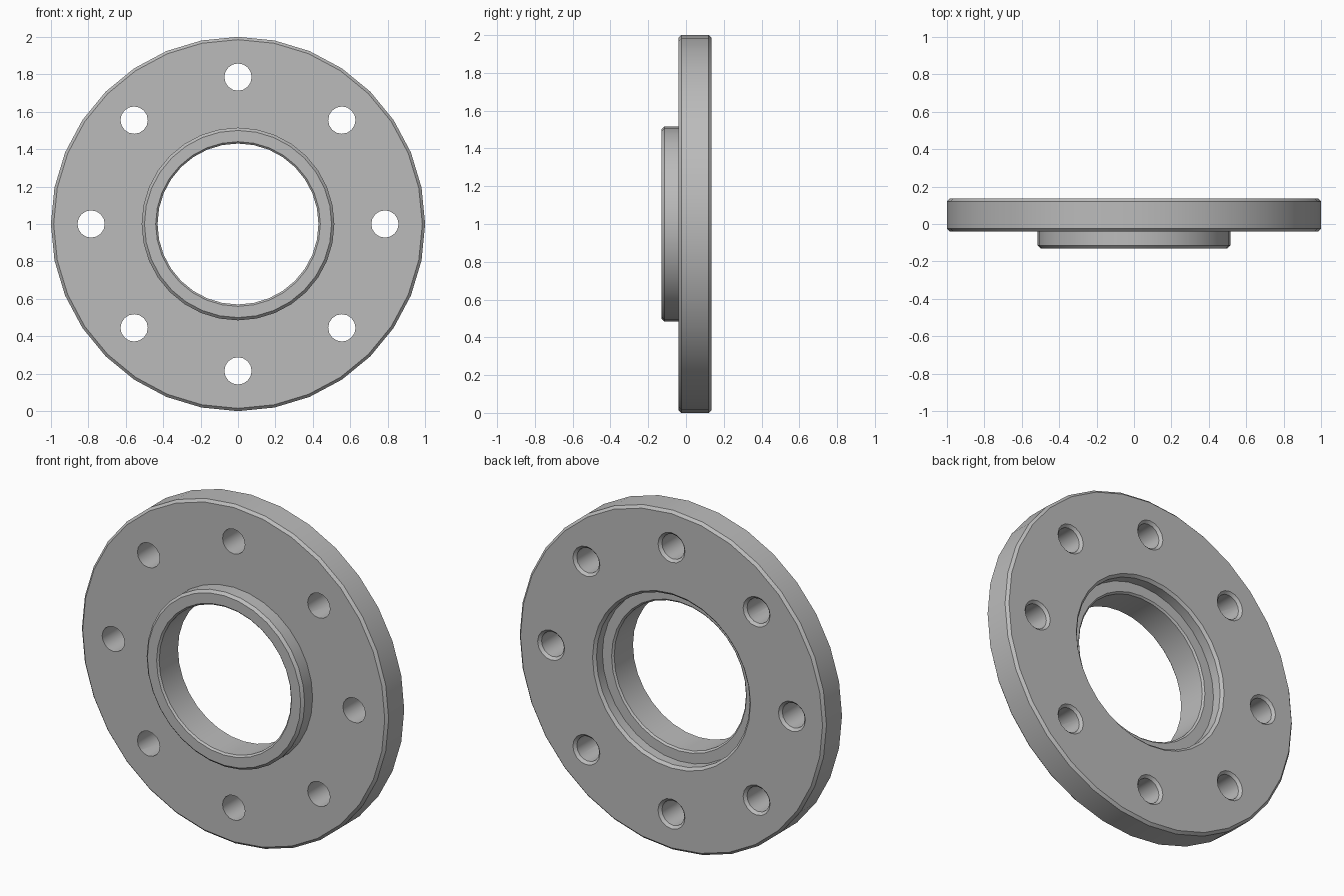
import bpy, bmesh, math
from mathutils import Matrix, Vector

cube = bpy.data.objects.get("Cube")
if cube:
    bpy.data.objects.remove(cube, do_unlink=True)

# Single metal colour
steel = bpy.data.materials.new("grey_steel")
steel.use_nodes = True
steel.diffuse_color = (0.5, 0.5, 0.5, 1)
steel.node_tree.nodes["Principled BSDF"].inputs["Base Color"].default_value = (0.5, 0.5, 0.5, 1)


def lathe(name, profile, sides, closed, location):
    """Spin (radius, y) points around the y axis."""
    bm = bmesh.new()
    rings = []
    for i in range(sides):
        turn = Matrix.Rotation(2 * math.pi * i / sides, 3, 'Y')
        rings.append([bm.verts.new(turn @ Vector((0, y, r))) for r, y in profile])
    count = len(profile)
    for i in range(sides):
        a, b = rings[i], rings[(i + 1) % sides]
        for j in range(count if closed else count - 1):
            k = (j + 1) % count
            bm.faces.new((a[j], a[k], b[k], b[j]))
    if not closed:
        bm.faces.new([ring[0] for ring in rings])
        bm.faces.new([ring[-1] for ring in rings])
    bmesh.ops.recalc_face_normals(bm, faces=bm.faces)
    mesh = bpy.data.meshes.new(name)
    bm.to_mesh(mesh)
    bm.free()
    mesh.materials.append(steel)
    obj = bpy.data.objects.new(name, mesh)
    obj.location = location
    bpy.context.collection.objects.link(obj)
    return obj


# Flange section: disc, raised front hub, bore and stepped back recess
FRONT, FACE, BACK, C = -0.13, -0.04, 0.135, 0.015
RECESS = BACK - 0.07
section = [
    (0.43, FRONT + 0.01), (0.44, FRONT),
    (0.515 - C, FRONT), (0.515, FRONT + C), (0.515, FACE),
    (1 - C, FACE), (1, FACE + C), (1, BACK - C), (1 - C, BACK),
    (0.5 + C, BACK), (0.5, BACK - C), (0.5, RECESS),
    (0.44, RECESS), (0.43, RECESS - 0.01),
]
flange = lathe("bolt_flange", section, 32, True, (0, 0, 1))

# Eight bolt holes, countersunk at the back
HOLE, PITCH = 0.073, 0.785
drill = [(HOLE, -0.3), (HOLE, BACK - C), (HOLE + C, BACK), (HOLE + C, 0.3)]
cutters = []
for i in range(8):
    a = math.pi * i / 4
    spot = (PITCH * math.sin(a), 0, 1 + PITCH * math.cos(a))
    cutter = lathe("hole_cutter", drill, 16, False, spot)
    cutter.hide_render = True
    cutters.append(cutter)
    cut = flange.modifiers.new("bolt_hole", 'BOOLEAN')
    cut.operation = 'DIFFERENCE'
    cut.solver = 'EXACT'
    cut.object = cutter

# Bake the holes, then drop the cutters
bpy.context.view_layer.update()
for o in bpy.context.selected_objects:
    o.select_set(False)
flange.select_set(True)
bpy.context.view_layer.objects.active = flange
for mod in list(flange.modifiers):
    bpy.ops.object.modifier_apply(modifier=mod.name)
for cutter in cutters:
    bpy.data.objects.remove(cutter, do_unlink=True)
bpy.ops.object.shade_smooth_by_angle(angle=math.radians(30))
